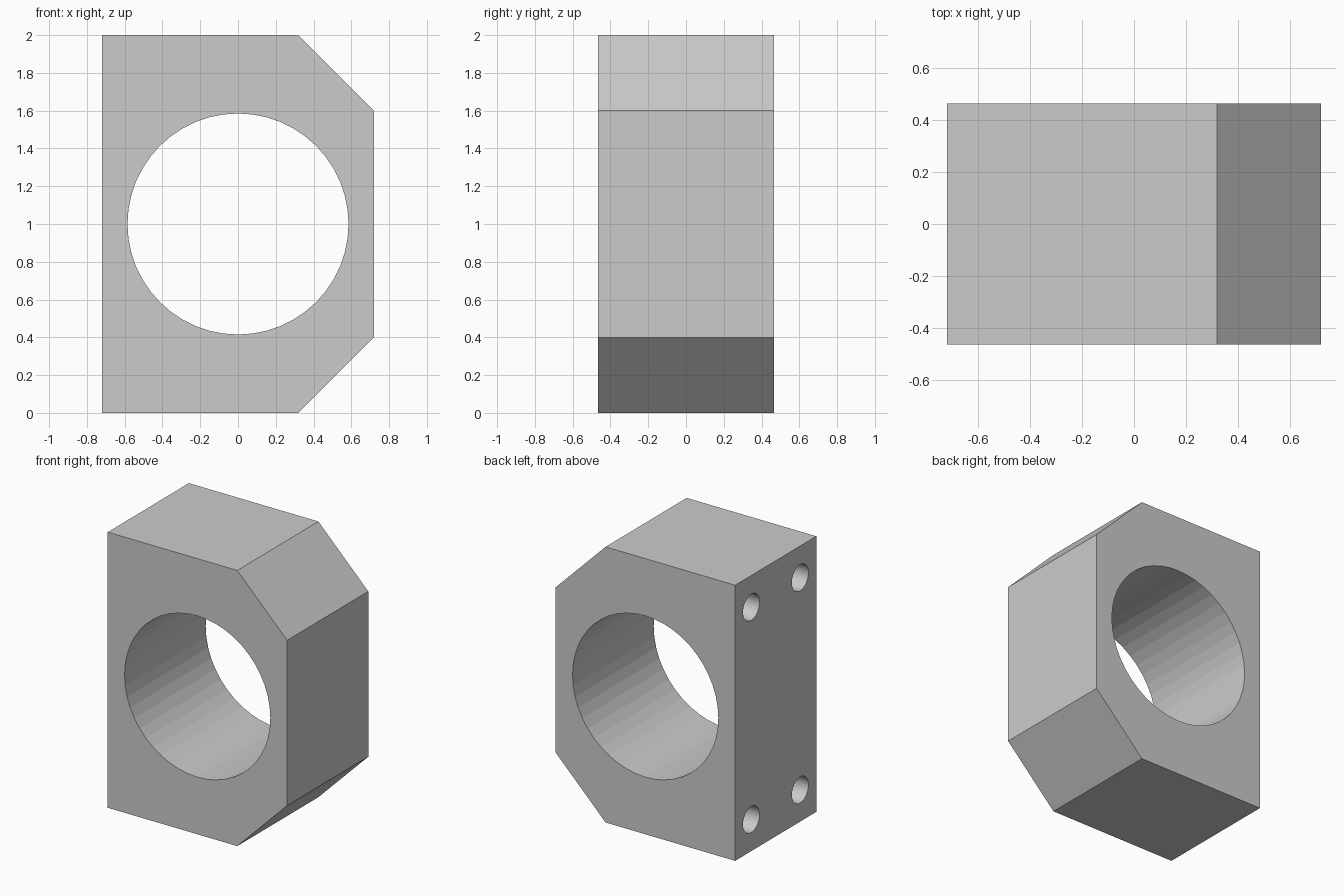
import bpy, bmesh
from math import pi
from mathutils import Matrix

if "Cube" in bpy.data.objects:
    bpy.data.objects.remove(bpy.data.objects["Cube"])

HALF_W, HALF_D, HEIGHT = 0.72, 0.465, 2.0


def add_object(name, bm):
    bmesh.ops.recalc_face_normals(bm, faces=bm.faces)
    mesh = bpy.data.meshes.new(name)
    bm.to_mesh(mesh)
    bm.free()
    obj = bpy.data.objects.new(name, mesh)
    bpy.context.collection.objects.link(obj)
    return obj


def add_cylinder(bm, centre, radius, depth, axis, sides):
    turn = Matrix.Rotation(pi / 2, 4, 'X' if axis == 'Y' else 'Y')
    bmesh.ops.create_cone(bm, cap_ends=True, segments=sides,
                          radius1=radius, radius2=radius, depth=depth,
                          matrix=Matrix.Translation(centre) @ turn)


# Block: side profile with two chamfered corners, extruded along y
profile = [(-HALF_W, 0), (0.32, 0), (HALF_W, 0.4),
           (HALF_W, 1.6), (0.32, HEIGHT), (-HALF_W, HEIGHT)]
bm = bmesh.new()
face = bm.faces.new([bm.verts.new((x, -HALF_D, z)) for x, z in profile])
extruded = bmesh.ops.extrude_face_region(bm, geom=[face], use_keep_orig=True)
bmesh.ops.translate(bm, vec=(0, 2 * HALF_D, 0),
                    verts=[v for v in extruded["geom"] if isinstance(v, bmesh.types.BMVert)])
block = add_object("bearing_block", bm)

# Cutter: large through bore and four blind mounting holes in the left face
bm = bmesh.new()
add_cylinder(bm, (0, 0, 1), 0.585, 1.4, 'Y', 48)
hole_depth = 0.45
for y in (-0.28, 0.28):
    for z in (0.23, 1.77):
        add_cylinder(bm, (-HALF_W, y, z), 0.095, 2 * hole_depth, 'X', 32)
cutter = add_object("hole_cutter", bm)
cutter.hide_render = True
cutter.hide_set(True)

cut = block.modifiers.new("holes", 'BOOLEAN')
cut.operation = 'DIFFERENCE'
cut.solver = 'EXACT'
cut.object = cutter
